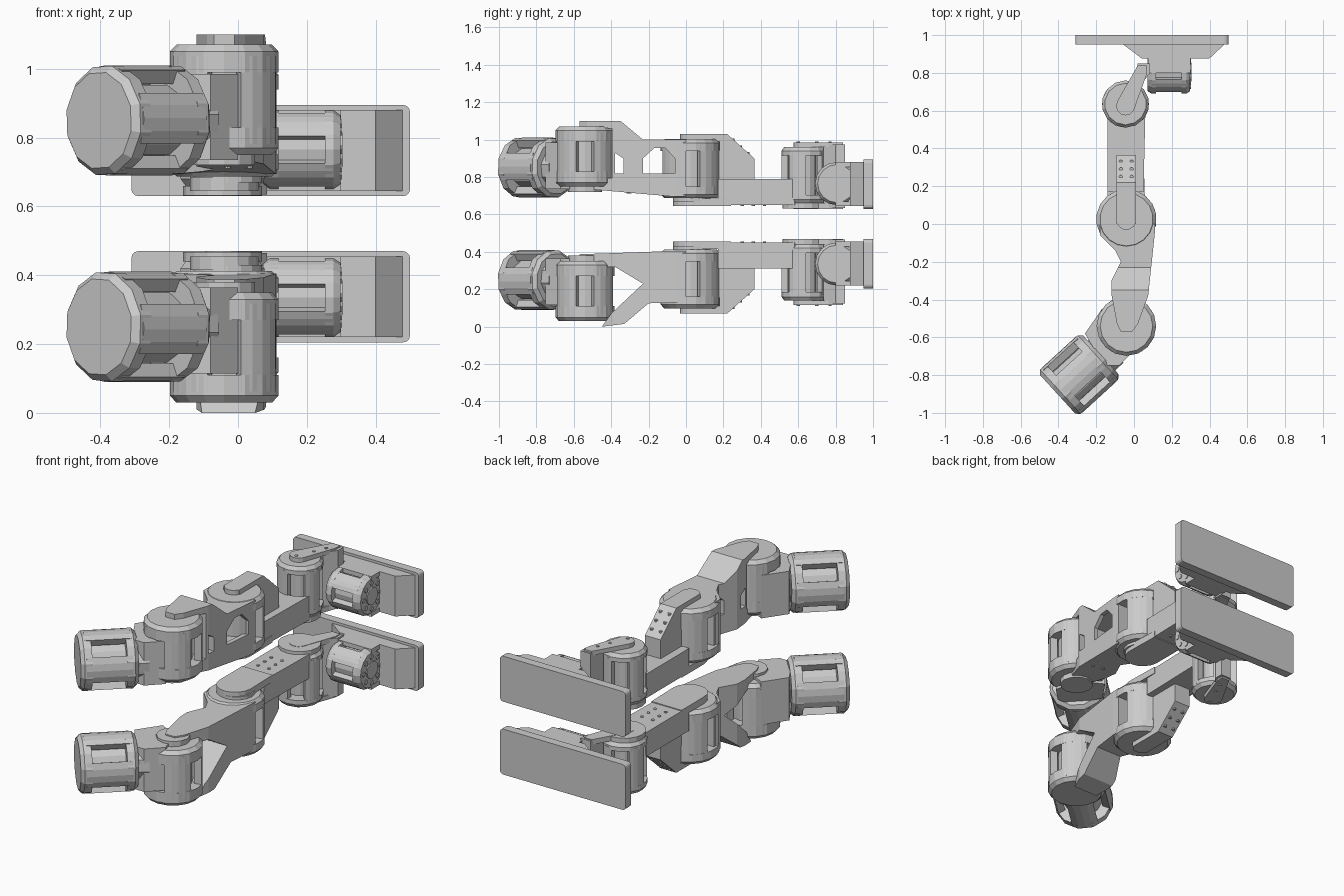
import bpy, bmesh
from math import sin, cos, pi, radians
from mathutils import Vector, Matrix

if "Cube" in bpy.data.objects:
    bpy.data.objects.remove(bpy.data.objects["Cube"])

MIRROR_Z = 1.10          # the lower leg is z -> 1.10 - z
parts = []


def finish(bm, name, keep=True):
    bmesh.ops.recalc_face_normals(bm, faces=bm.faces)
    me = bpy.data.meshes.new(name)
    bm.to_mesh(me)
    bm.free()
    ob = bpy.data.objects.new(name, me)
    bpy.context.collection.objects.link(ob)
    if keep:
        parts.append(ob)
    return ob


def add_prism(bm, pts, axis, a, b):
    place = {'x': lambda p, h: (h, p[0], p[1]),
             'y': lambda p, h: (p[0], h, p[1]),
             'z': lambda p, h: (p[0], p[1], h)}[axis]
    lo = [bm.verts.new(place(p, a)) for p in pts]
    hi = [bm.verts.new(place(p, b)) for p in pts]
    bm.faces.new(lo)
    bm.faces.new(hi)
    n = len(pts)
    for i in range(n):
        bm.faces.new((lo[i], lo[(i + 1) % n], hi[(i + 1) % n], hi[i]))


def prism(name, pts, axis, a, b, keep=True):
    bm = bmesh.new()
    add_prism(bm, pts, axis, a, b)
    return finish(bm, name, keep)


def arc(cx, cy, r, a0, a1, n):
    return [(cx + r * cos(radians(a0 + (a1 - a0) * i / n)),
             cy + r * sin(radians(a0 + (a1 - a0) * i / n))) for i in range(n + 1)]


def rect(x0, y0, x1, y1):
    return [(x0, y0), (x1, y0), (x1, y1), (x0, y1)]


def boolean(ob, cutter, op):
    m = ob.modifiers.new("cut", 'BOOLEAN')
    m.object, m.operation, m.solver = cutter, op, 'EXACT'
    bpy.context.view_layer.objects.active = ob
    bpy.ops.object.modifier_apply(modifier=m.name)
    bpy.data.objects.remove(cutter, do_unlink=True)


def motor(name, center, axis, r, length, sides=16, cap=0.24, ribs=4, turn=0, core=.58, rib=.3):
    """Caged motor: core, chamfered end caps, side ribs with windows between."""
    bm = bmesh.new()
    h = length / 2
    add_prism(bm, arc(0, 0, r * core, 0, 360 - 360 / sides, sides - 1), 'z', -h * .9, h * .9)
    for s in (-1, 1):
        z0, z1 = h * (1 - 2 * cap), h
        res = bmesh.ops.create_cone(bm, cap_ends=True, segments=sides, radius1=r,
                                    radius2=r, depth=z1 - z0 - .02)
        bmesh.ops.translate(bm, verts=res['verts'], vec=(0, 0, s * ((z0 + z1) / 2 - .01)))
        res = bmesh.ops.create_cone(bm, cap_ends=True, segments=sides,
                                    radius1=r if s > 0 else r * .88,
                                    radius2=r * .88 if s > 0 else r, depth=.02)
        bmesh.ops.translate(bm, verts=res['verts'], vec=(0, 0, s * (h - .01)))
    for i in range(ribs):
        a = turn + 360 * i / ribs
        w = 360 / ribs * rib
        add_prism(bm, arc(0, 0, r * .99, a - w, a + w, 4) + arc(0, 0, r * .72, a + w, a - w, 4),
                  'z', -h * .8, h * .8)
    rot = Vector((0, 0, 1)).rotation_difference(Vector(axis)).to_matrix().to_4x4()
    bm.transform(Matrix.Translation(center) @ rot)
    return finish(bm, name)


def screws(name, points, z):
    bm = bmesh.new()
    for x, y in points:
        add_prism(bm, arc(x, y, .009, 0, 315, 7), 'z', z - .004, z + .004)
    finish(bm, name)


# Foot: sole plate with rounded corners and a tapered mount behind it
c = .02
corners = [(.50 - c, .895 - c, 0), (-.31 + c, .895 - c, 90),
           (-.31 + c, .63 + c, 180), (.50 - c, .63 + c, 270)]
outline = [p for x, z, a in corners for p in arc(x, z, c, a, a + 90, 3)]
prism("sole_plate", outline, 'y', .95, 1.0)
prism("sole_mount", [(-.06, .952), (.04, .877), (.40, .877), (.48, .952)], 'z', .645, .88)
for z in (.645, .855):
    prism("sole_mount_rib", rect(.075, .80, .30, .89), 'z', z, z + .025)

# Ankle roll motor (along x) with a bolted hub on its end
motor("ankle_roll_motor", (.185, .805, .765), (1, 0, 0), .115, .225, cap=.2, turn=45, core=.7, rib=.27)
prism("ankle_roll_hub", arc(.805, .765, .05, 0, 330, 11), 'x', .29, .304)
bm = bmesh.new()
for i in range(8):
    a = i * pi / 4
    add_prism(bm, arc(.805 + .075 * cos(a), .765 + .075 * sin(a), .014, 0, 300, 5), 'x', .29, .302)
finish(bm, "ankle_roll_bolts")

# Ankle pitch motor (along z) held in a slanted C bracket
motor("ankle_pitch_motor", (-.045, .635, .81), (0, 0, 1), .125, .30, sides=14, cap=.15, turn=70,
      core=.5, rib=.25)
arm = arc(-.045, .625, .05, 150, 330, 6) + [(.07, .80), (.07, .84), (.02, .84)]
prism("ankle_bracket_top", arm, 'z', .96, .985)
prism("ankle_bracket_bottom", arm, 'z', .63, .66)
prism("ankle_bracket_back", [(.0, .76), (.035, .735), (.085, .80), (.085, .85), (.02, .85)],
      'z', .635, .975)
prism("ankle_base_disc", arc(-.045, .63, .115, 0, 337.5, 15), 'z', .632, .66)
screws("ankle_screws", [(-.045, .60), (.0, .70), (.03, .77)], .985)

# Shin: long beam, knee plate underneath, bent bracket on top
shin = prism("shin_beam", [(-.14, .17), (.05, .17), (.06, .58), (.03, .62), (-.12, .62), (-.14, .58)],
             'z', .65, .79)
boolean(shin, prism("c", arc(-.045, .635, .118, 0, 337.5, 15), 'z', .70, .85, False), 'DIFFERENCE')
prism("shin_knee_plate", arc(-.04, .03, .10, 180, 360, 8) + [(.055, .24), (-.14, .24)],
      'z', .645, .685)
prism("shin_bracket", [(0, 1.0), (0, 1.03), (.22, 1.03), (.365, .90), (.365, .78),
                       (.17, .78), (.18, .99)], 'x', -.092, .01)
prism("shin_bracket_end", arc(-.041, .02, .051, 180, 360, 8) + [(.01, .06), (-.092, .06)],
      'z', .995, 1.03)
bm = bmesh.new()
for x in (-.07, -.012):
    for y in (.25, .29, .33):
        z = 1.03 - (y - .22) * .9
        add_prism(bm, arc(x, y, .01, 0, 315, 7), 'z', z - .02, z + .003)
finish(bm, "shin_bracket_screws")
screws("shin_screws", [(x, y) for x in (-.08, -.01) for y in (.30, .36, .42)], .649)

# Knee motor and its hub
motor("knee_motor", (-.04, .025, .845), (0, 0, 1), .16, .315, sides=18, cap=.2, turn=45)
prism("knee_hub", arc(-.03, .03, .10, 0, 337.5, 15), 'z', .67, .70)

# Thigh: plan outline intersected with a side profile, then hollowed through windows
plan = [(.115, .05), (.11, -.05), (.075, -.38), (.02, -.53), (-.01, -.57), (-.07, -.57),
        (-.09, -.53), (-.12, -.37), (-.12, -.30), (-.07, -.20), (-.10, -.14), (-.18, -.06), (-.18, .02)]
cavity = [(.085, -.03), (.055, -.33), (-.09, -.33), (-.04, -.20), (-.07, -.12), (-.12, -.03)]


def thigh(name, profile, windows, top):
    ob = prism(name, plan, 'z', .60, 1.2, False)
    boolean(ob, prism("c", profile, 'x', -.4, .4, False), 'INTERSECT')
    if windows:
        boolean(ob, prism("c", cavity, 'z', .81, top, False), 'DIFFERENCE')
    for w in windows:
        boolean(ob, prism("c", w, 'x', -.4, .4, False), 'DIFFERENCE')
    return ob


window = [(-.23, .82), (-.06, .82), (-.06, .90), (-.11, .955), (-.17, .955), (-.23, .90)]
small_window = [(-.38, .82), (-.335, .82), (-.335, .90), (-.38, .93)]
thigh("upper_thigh", [(0, .695), (0, 1.0), (-.23, 1.0), (-.35, 1.10), (-.58, 1.10), (-.58, 1.068),
                      (-.395, 1.06), (-.395, .795), (-.63, .78), (-.63, .745), (-.06, .695)],
      [window, small_window], .975)
lower_thigh = thigh("lower_thigh", [(0, .695), (0, .97), (-.2, .975), (-.33, 1.085), (-.45, 1.10),
                                    (-.40, 1.03), (-.23, .87), (-.38, .78), (-.63, .78),
                                    (-.63, .715), (-.06, .695)], [], 0)
screws("thigh_screws", [(-.03, -.30), (.03, -.26), (.035, -.31)], .715)

# Hip pitch motor, neck and the angled hip yaw motor
motor("hip_pitch_motor", (-.04, -.54, .91), (0, 0, 1), .158, .32, sides=16, cap=.25, turn=45, core=.65)
prism("hip_pitch_hub", arc(-.04, -.54, .09, 0, 330, 11), 'z', .72, .76)
prism("hip_neck", [(-.26, -.58), (-.17, -.45), (-.04, -.52), (.0, -.67), (-.08, -.75), (-.16, -.75)],
      'z', .735, .985)
d = Vector((-.235, -.215, 0)).normalized()
motor("hip_yaw_motor", Vector((-.29, -.797, .85)), d, .162, .31, sides=12, cap=.2, turn=45, core=.65)
bm = bmesh.new()
add_prism(bm, arc(0, 0, .11, 0, 324, 9), 'z', -.03, .06)
bm.transform(Matrix.Translation((-.15, -.675, .845)) @
             Vector((0, 0, 1)).rotation_difference(d).to_matrix().to_4x4())
finish(bm, "hip_yaw_collar")


# Lower leg: mirror every part of the upper leg
def flip(me):
    me.transform(Matrix.Translation((0, 0, MIRROR_Z)) @ Matrix.Scale(-1, 4, (0, 0, 1)))
    me.flip_normals()


for ob in parts:
    base = ob.name
    twin = bpy.data.objects.new("lower_" + base, ob.data.copy())
    ob.name = "upper_" + base
    bpy.context.collection.objects.link(twin)
    flip(twin.data)
flip(lower_thigh.data)
